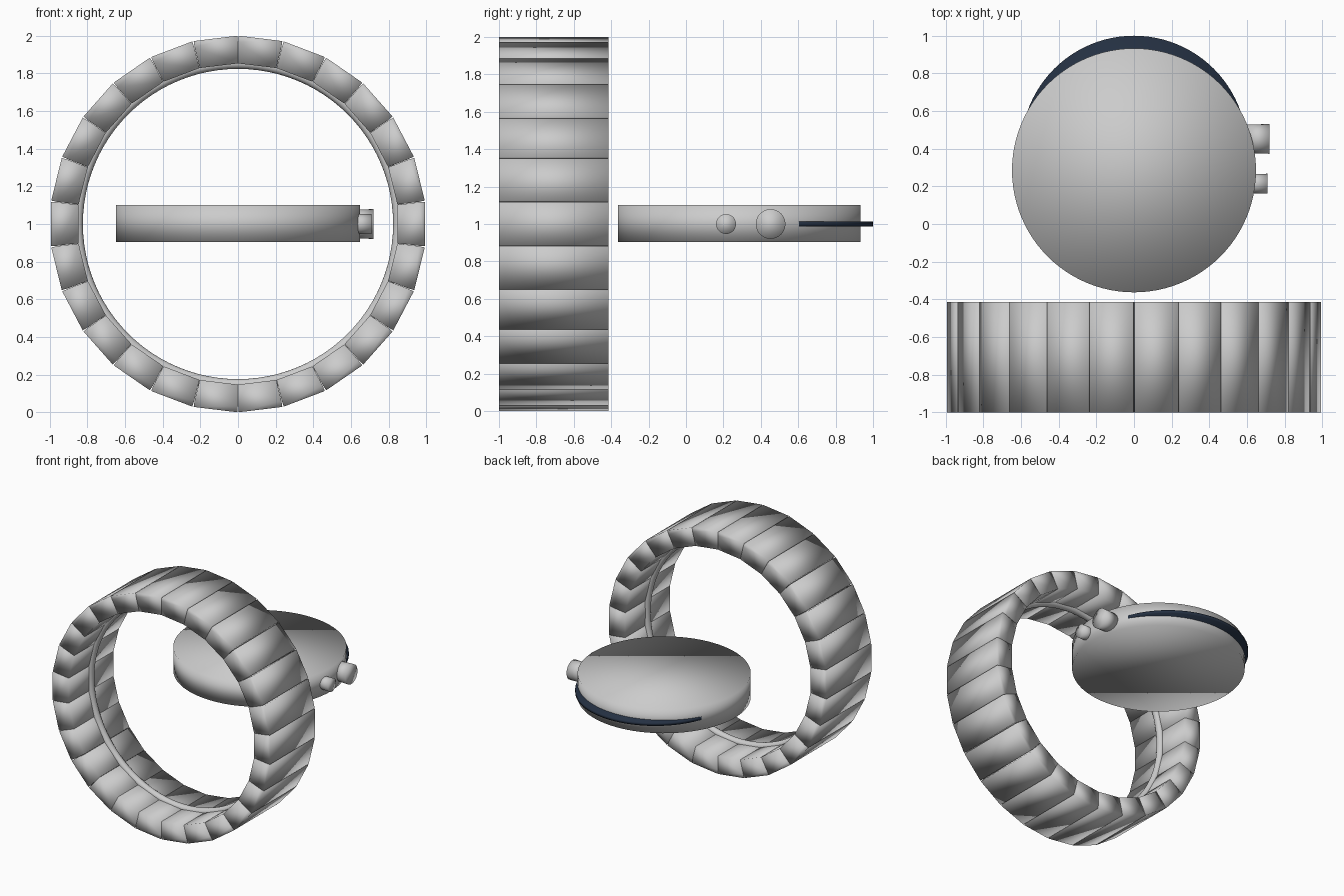
import bpy, bmesh
from math import pi, sin, cos, tan
from mathutils import Matrix

if "Cube" in bpy.data.objects:
    bpy.data.objects.remove(bpy.data.objects["Cube"])

N = 26                      # links in the bracelet
Y0, Y1 = -1.0, -0.415       # bracelet width


def finish(name, bm, smooth=True):
    bmesh.ops.recalc_face_normals(bm, faces=bm.faces)
    me = bpy.data.meshes.new(name)
    bm.to_mesh(me)
    bm.free()
    for p in me.polygons:
        p.use_smooth = smooth
    ob = bpy.data.objects.new(name, me)
    bpy.context.collection.objects.link(ob)
    return ob


def disc(name, loc, radius, depth, axis='Z', r2=None, sides=96):
    bm = bmesh.new()
    m = Matrix.Translation(loc)
    if axis == 'X':
        m = m @ Matrix.Rotation(pi / 2, 4, 'Y')
    bmesh.ops.create_cone(bm, cap_ends=True, segments=sides, radius1=radius,
                          radius2=radius if r2 is None else r2, depth=depth, matrix=m)
    return finish(name, bm)


# Bracelet links: wedge blocks with a hairline gap at the outer edge
bm = bmesh.new()
half = pi / N
section = []
for r, gap in ((0.847, 0.001), (0.96, 0.001), (0.993, 0.004)):
    section.append((r, r * tan(half) - gap))
outline = section + [(r, -w) for r, w in reversed(section)]
for i in range(N):
    a = 2 * pi * i / N
    ends = []
    for y in (Y0, Y1):
        ends.append([bm.verts.new((r * cos(a) - w * sin(a), y,
                                   1 + r * sin(a) + w * cos(a))) for r, w in outline])
    f, b = ends
    n = len(f)
    bm.faces.new(f)
    bm.faces.new(b[::-1])
    for k in range(n):
        bm.faces.new((f[k], b[k], b[(k + 1) % n], f[(k + 1) % n]))
finish("bracelet_links", bm)

# Round cord running along the inside of the links
bpy.ops.mesh.primitive_torus_add(major_radius=0.855, minor_radius=0.031,
                                 major_segments=96, minor_segments=16,
                                 location=(0, (Y0 + Y1) / 2, 1), rotation=(pi / 2, 0, 0))
cord = bpy.context.object
cord.name = "inner_cord"
bpy.ops.object.shade_smooth()

# Watch case
disc("watch_case", (0, 0.285, 1.003), 0.648, 0.196)

# Thin dark plate showing as a crescent at the back of the case
plate = disc("dark_plate", (0, 0.40, 1.0), 0.60, 0.026)
mat = bpy.data.materials.new("dark_blue")
mat.diffuse_color = (0.018, 0.03, 0.055, 1)
mat.use_nodes = True
mat.node_tree.nodes["Principled BSDF"].inputs["Base Color"].default_value = mat.diffuse_color
plate.data.materials.append(mat)

# Crown and push button on the right side
disc("crown", (0.66, 0.452, 1.0), 0.076, 0.12, 'X', 0.079, 48)
disc("push_button", (0.655, 0.214, 1.0), 0.052, 0.11, 'X', 0.053, 48)
